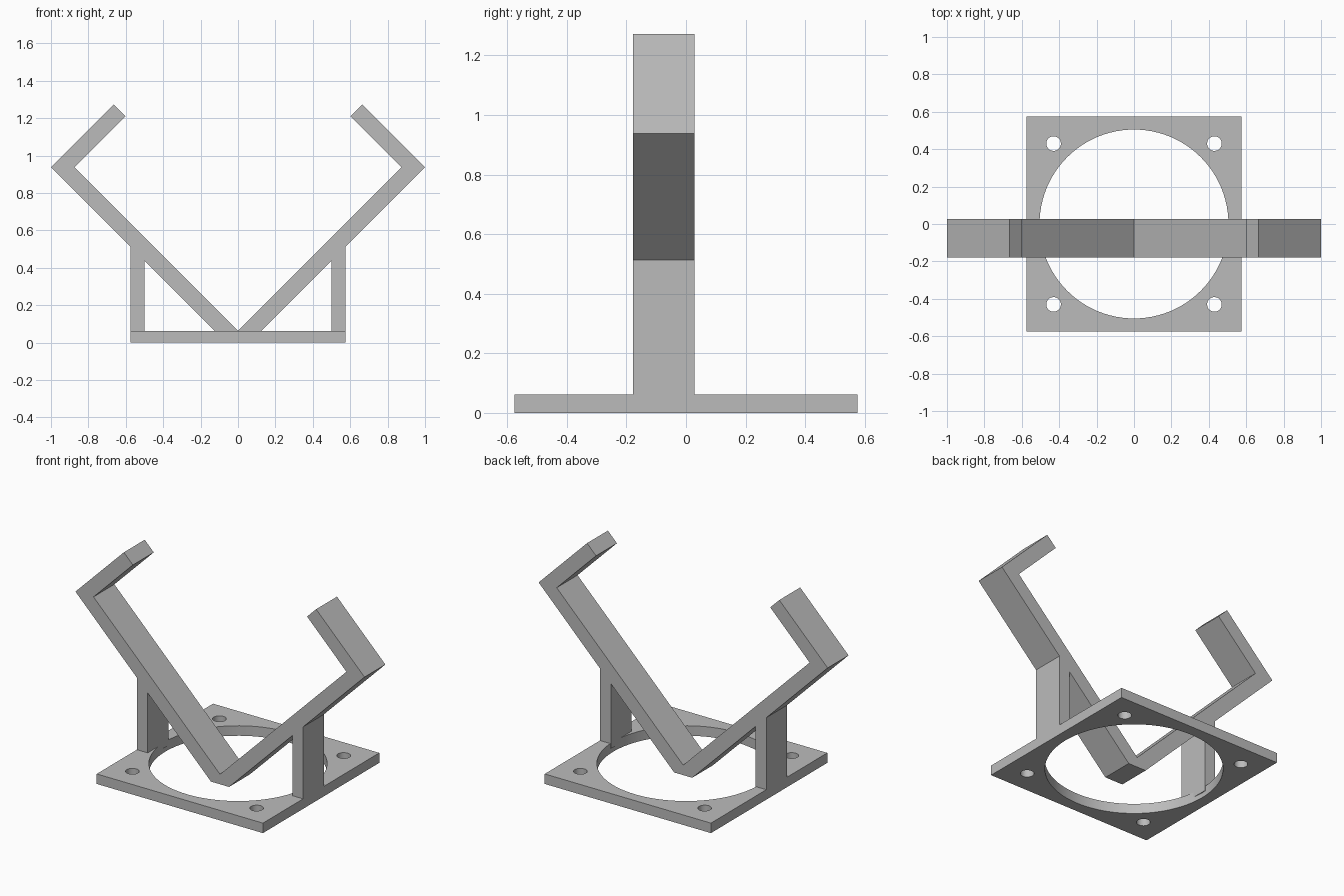
import bpy
import bmesh
from mathutils import Matrix, Vector

cube = bpy.data.objects.get("Cube")
if cube:
    bpy.data.objects.remove(cube, do_unlink=True)

grey = bpy.data.materials.new("plain_grey")
grey.use_nodes = True
colour = (0.5, 0.5, 0.5, 1)
grey.diffuse_color = colour
grey.node_tree.nodes["Principled BSDF"].inputs["Base Color"].default_value = colour

HALF = 0.575      # half width of the base plate
THICK = 0.0625    # plate thickness
FRONT, BACK = -0.178, 0.028   # depth range of the cradle


def add_object(name, bm):
    bmesh.ops.recalc_face_normals(bm, faces=bm.faces)
    mesh = bpy.data.meshes.new(name)
    bm.to_mesh(mesh)
    bm.free()
    mesh.materials.append(grey)
    obj = bpy.data.objects.new(name, mesh)
    bpy.context.collection.objects.link(obj)
    return obj


def extrude_profile(name, points):
    """Extrude an x-z outline through the depth of the cradle."""
    bm = bmesh.new()
    face = bm.faces.new([bm.verts.new((x, FRONT, z)) for x, z in points])
    new = bmesh.ops.extrude_face_region(bm, geom=[face])["geom"]
    verts = [v for v in new if isinstance(v, bmesh.types.BMVert)]
    bmesh.ops.translate(bm, verts=verts, vec=Vector((0, BACK - FRONT, 0)))
    return add_object(name, bm)


# Base plate
bm = bmesh.new()
bmesh.ops.create_cube(bm, size=1, matrix=Matrix.Translation((0, 0, THICK / 2))
                      @ Matrix.Diagonal((2 * HALF, 2 * HALF, THICK, 1)))
plate = add_object("base_plate", bm)

# Central opening and four corner screw holes
bm = bmesh.new()
holes = [(0, 0, 0.505, 96)]
holes += [(sx * 0.43, sy * 0.43, 0.039, 32) for sx in (-1, 1) for sy in (-1, 1)]
for x, y, radius, sides in holes:
    bmesh.ops.create_cone(bm, cap_ends=True, segments=sides, radius1=radius,
                          radius2=radius, depth=1, matrix=Matrix.Translation((x, y, 0)))
cutter = add_object("hole_cutter", bm)
cutter.hide_render = True
cut = plate.modifiers.new("holes", 'BOOLEAN')
cut.operation = 'DIFFERENCE'
cut.solver = 'EXACT'
cut.object = cutter
bpy.ops.object.select_all(action='DESELECT')
bpy.context.view_layer.objects.active = plate
plate.select_set(True)
bpy.ops.object.modifier_apply(modifier=cut.name)
bpy.data.objects.remove(cutter, do_unlink=True)
bpy.ops.object.shade_smooth_by_angle()

# V-shaped cradle with hooked ends, mirrored across x = 0
right = [(0.0625, 0), (1, 0.9375), (0.665, 1.2725), (0.6025, 1.21), (0.875, 0.9375)]
left = [(-x, z) for x, z in reversed(right)]
extrude_profile("cradle", right + [(0, THICK)] + left)

# Upright supports under each arm
for side, sign in (("left", 1), ("right", -1)):
    outline = [(0.5, THICK / 2), (HALF, THICK / 2), (HALF, HALF - THICK), (0.5, 0.5 - THICK)]
    extrude_profile(side + "_support", [(sign * x, z) for x, z in outline])
